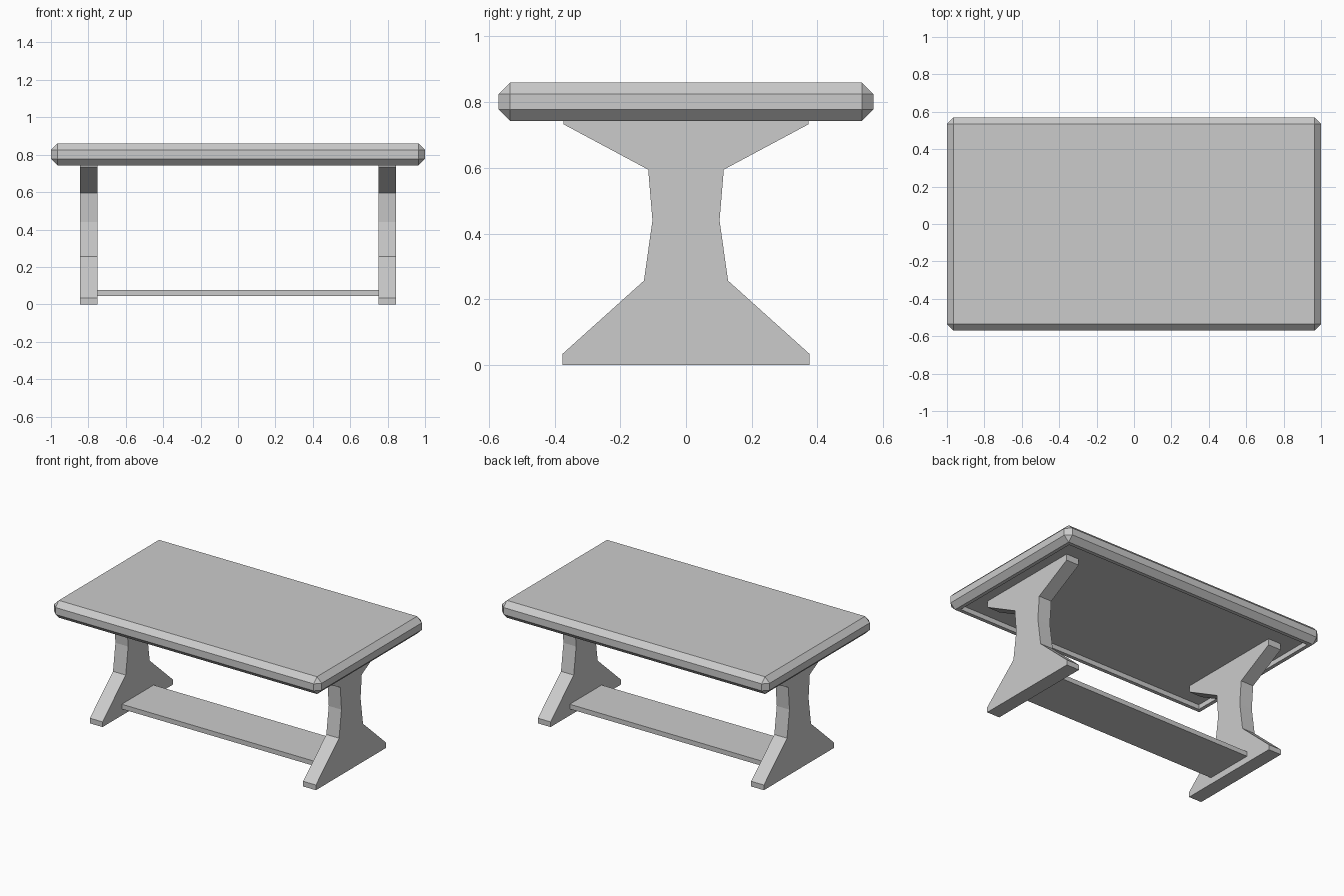
import bpy
import bmesh

cube = bpy.data.objects.get("Cube")
if cube:
    bpy.data.objects.remove(cube, do_unlink=True)

grey = bpy.data.materials.new("plain_grey")
grey.use_nodes = True
COLOUR = (0.6, 0.6, 0.6, 1)
grey.diffuse_color = COLOUR
grey.node_tree.nodes["Principled BSDF"].inputs["Base Color"].default_value = COLOUR


def finish(name, bm):
    bmesh.ops.recalc_face_normals(bm, faces=bm.faces[:])
    mesh = bpy.data.meshes.new(name)
    bm.to_mesh(mesh)
    bm.free()
    mesh.materials.append(grey)
    obj = bpy.data.objects.new(name, mesh)
    bpy.context.collection.objects.link(obj)
    return obj


def box(size, centre):
    bm = bmesh.new()
    bmesh.ops.create_cube(bm, size=1)
    bmesh.ops.scale(bm, vec=size, verts=bm.verts[:])
    bmesh.ops.translate(bm, vec=centre, verts=bm.verts[:])
    return bm


TOP_LOW, TOP_HIGH, PANEL = 0.743, 0.86, 0.775

# Tabletop: chamfered slab with a shallow recess underneath
bm = box((2, 1.14, TOP_HIGH - TOP_LOW), (0, 0, (TOP_LOW + TOP_HIGH) / 2))
bmesh.ops.bevel(bm, geom=bm.edges[:], offset=0.035, segments=1, affect='EDGES')
bm.normal_update()
under = min(bm.faces, key=lambda f: f.normal.z * f.calc_area())
bmesh.ops.inset_region(bm, faces=[under], thickness=0.035)
rim = bmesh.ops.extrude_face_region(bm, geom=[under])
bmesh.ops.delete(bm, geom=[under], context='FACES')
inner = [g for g in rim["geom"] if isinstance(g, bmesh.types.BMVert)]
bmesh.ops.translate(bm, vec=(0, 0, PANEL - TOP_LOW), verts=inner)
finish("tabletop", bm)

# Trestle legs: mirrored half outline, extruded along x
HALF = [(0.375, 0), (0.375, 0.035), (0.128, 0.257), (0.102, 0.44),
        (0.115, 0.595), (0.373, 0.733), (0.373, PANEL)]
outline = HALF + [(-y, z) for y, z in reversed(HALF)]
for name, x in (("left_leg", 0.75), ("right_leg", -0.845)):
    bm = bmesh.new()
    side = bm.faces.new([bm.verts.new((x, y, z)) for y, z in outline])
    ext = bmesh.ops.extrude_face_region(bm, geom=[side])
    moved = [g for g in ext["geom"] if isinstance(g, bmesh.types.BMVert)]
    bmesh.ops.translate(bm, vec=(0.095, 0, 0), verts=moved)
    finish(name, bm)

# Low foot board joining the legs
finish("foot_board", box((1.5, 0.34, 0.032), (0, 0, 0.06)))
